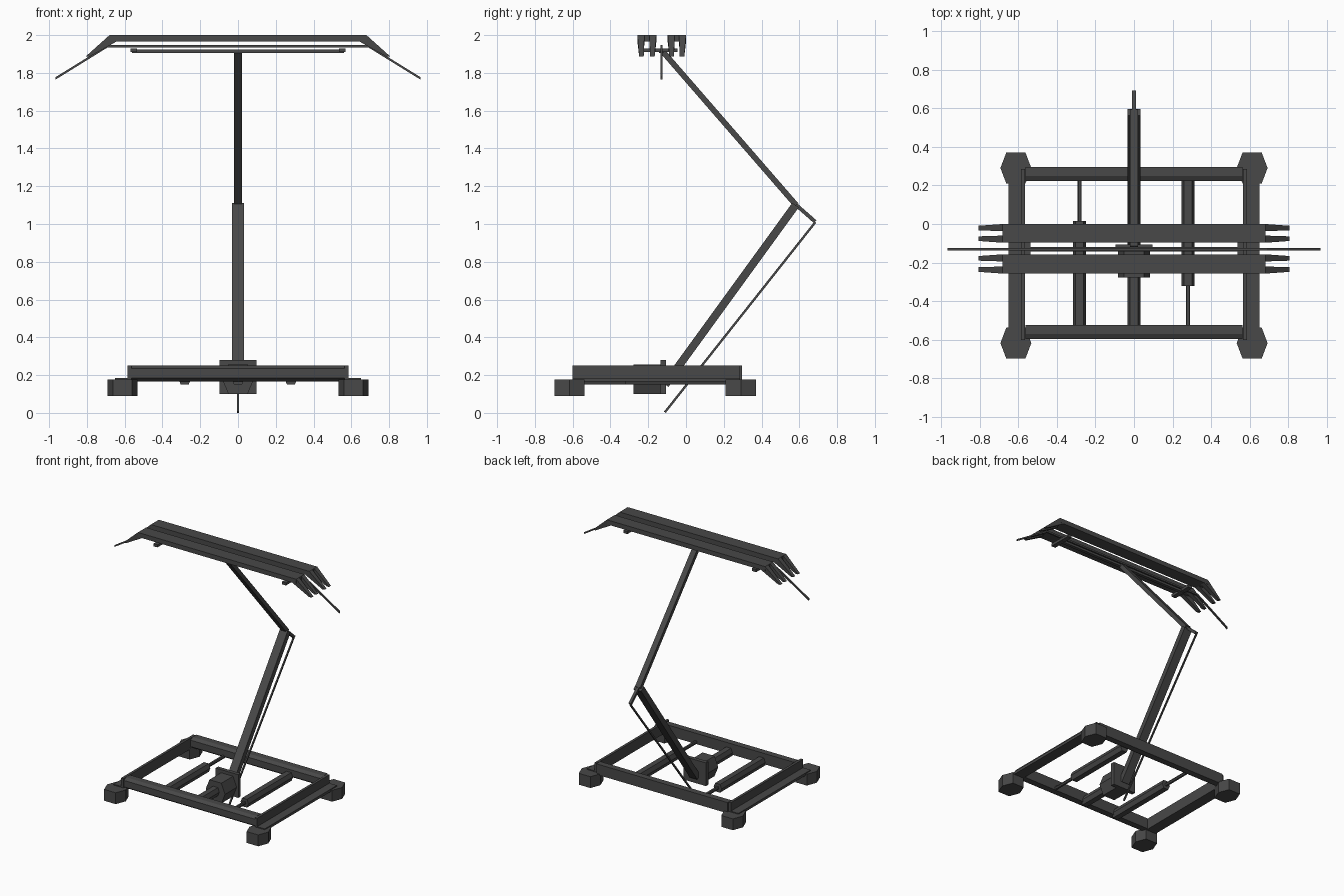
import bpy, bmesh, math
from mathutils import Vector

if "Cube" in bpy.data.objects:
    bpy.data.objects.remove(bpy.data.objects["Cube"])

mat = bpy.data.materials.new("dark_grey_steel")
mat.diffuse_color = (0.065, 0.065, 0.065, 1)
mat.use_nodes = True
mat.node_tree.nodes["Principled BSDF"].inputs["Base Color"].default_value = mat.diffuse_color


def finish(name, bm):
    bmesh.ops.recalc_face_normals(bm, faces=bm.faces)
    me = bpy.data.meshes.new(name)
    bm.to_mesh(me)
    bm.free()
    me.materials.append(mat)
    ob = bpy.data.objects.new(name, me)
    bpy.context.collection.objects.link(ob)
    return ob


def loft(name, a, b):
    """Solid between two matching outlines."""
    bm = bmesh.new()
    va = [bm.verts.new(p) for p in a]
    vb = [bm.verts.new(p) for p in b]
    n = len(a)
    bm.faces.new(va)
    bm.faces.new(vb[::-1])
    for i in range(n):
        bm.faces.new((va[i], vb[i], vb[(i + 1) % n], va[(i + 1) % n]))
    return finish(name, bm)


def box(name, x0, x1, y0, y1, z0, z1):
    ring = [(x0, y0), (x1, y0), (x1, y1), (x0, y1)]
    return loft(name, [(x, y, z0) for x, y in ring], [(x, y, z1) for x, y in ring])


def bar(name, p, q, w, t):
    """Rectangular bar in the y-z plane: w along x, t across."""
    p, q = Vector(p), Vector(q)
    d = (q - p).normalized()
    s = Vector((w / 2, 0, 0))
    u = Vector((1, 0, 0)).cross(d) * t / 2
    ring = [s + u, u - s, -s - u, s - u]
    return loft(name, [p + r for r in ring], [q + r for r in ring])


def hex_ring(rx, ry):
    return [(rx, 0), (rx * .62, ry), (-rx * .62, ry),
            (-rx, 0), (-rx * .62, -ry), (rx * .62, -ry)]


def hex_along_y(name, x, z, y0, y1, rx, rz):
    ring = hex_ring(rx, rz)
    return loft(name, [(x + a, y0, z + b) for a, b in ring],
                [(x + a, y1, z + b) for a, b in ring])


# Base frame: angle-section side rails on hexagonal insulators
for side, s in (("left", -1), ("right", 1)):
    prof = [(.565, .165), (.65, .165), (.65, .185), (.585, .185), (.585, .25), (.565, .25)]
    loft(side + "_side_rail", [(s * x, -.60, z) for x, z in prof],
         [(s * x, .285, z) for x, z in prof])
    for end, y in (("front", -.617), ("back", .29)):
        ring = hex_ring(.08, .08)
        loft(f"{end}_{side}_insulator", [(s * .612 + a, y + b, .09) for a, b in ring],
             [(s * .612 + a, y + b, .178) for a, b in ring])

# Cross rails with bevelled front edges
for end, y in (("front", -.595), ("back", .223)):
    prof = [(0, .185), (.025, .167), (.073, .167), (.073, .25), (.025, .25), (0, .235)]
    loft(end + "_cross_rail", [(-.563, y + a, z) for a, z in prof],
         [(.563, y + a, z) for a, z in prof])

# Dampers: thick cylinder plus thin rod, opposite ways round
hex_along_y("left_damper", -.282, .182, -.54, .015, .034, .032)
hex_along_y("left_damper_rod", -.282, .182, .01, .24, .011, .011)
hex_along_y("right_damper", .28, .182, -.32, .228, .034, .032)
hex_along_y("right_damper_rod", .28, .182, -.54, -.31, .011, .011)

# Central drive: support beam, motor drum and mounting plate
hex_along_y("drive_beam", 0, .182, -.54, -.26, .034, .032)
hex_along_y("drive_drum", 0, .178, -.277, -.13, .083, .078)
box("drive_plate", -.097, .097, -.135, -.105, .10, .28)

# Folding arm
bar("lower_arm", (0, -.11, .15), (0, .58, 1.10), .066, .042)
bar("upper_arm", (0, .583, 1.10), (0, -.125, 1.915), .044, .03)
bar("elbow_lever", (0, .575, 1.108), (0, .684, 1.012), .02, .02)
bar("guide_rod", (0, .685, 1.01), (0, -.112, .003), .01, .012)

# Head carrier: long bar with cross pieces at its ends
box("head_carrier", -.56, .56, -.142, -.118, 1.905, 1.923)
for side, s in (("left", -1), ("right", 1)):
    a, b = sorted((s * .535, s * .57))
    box(side + "_carrier_crosspiece", a, b, -.225, -.045, 1.91, 1.93)

# Contact strips with two tapered prongs at each end
for end, y0, y1 in (("front", -.257, -.157), ("back", -.097, 0)):
    box(end + "_contact_strip", -.68, .68, y0, y1, 1.965, 2.0)
    for side, s in (("left", -1), ("right", 1)):
        for k, ya, yb, ta, tb in (("outer", y0, y0 + .037, y0 + .009, y0 + .033),
                                  ("inner", y1 - .037, y1, y1 - .033, y1 - .009)):
            top, low = (s * .68, 2.0), (s * .645, 1.965)
            t1, t2 = (s * .805, 1.888), (s * .785, 1.886)
            loft(f"{end}_{side}_{k}_prong",
                 [(top[0], ya, top[1]), (top[0], yb, top[1]), (low[0], yb, low[1]), (low[0], ya, low[1])],
                 [(t1[0], ta, t1[1]), (t1[0], tb, t1[1]), (t2[0], tb, t2[1]), (t2[0], ta, t2[1])])

# Long bent horn rod running between the strips
path = [(-.965, 1.765), (-.69, 1.935), (.69, 1.935), (.965, 1.765)]
for i, name in enumerate(("left_horn", "horn_crossbar", "right_horn")):
    ring = [(-.136, 0), (-.124, 0), (-.124, .013), (-.136, .013)]
    (xa, za), (xb, zb) = path[i], path[i + 1]
    loft(name, [(xa, y, za + z) for y, z in ring], [(xb, y, zb + z) for y, z in ring])
